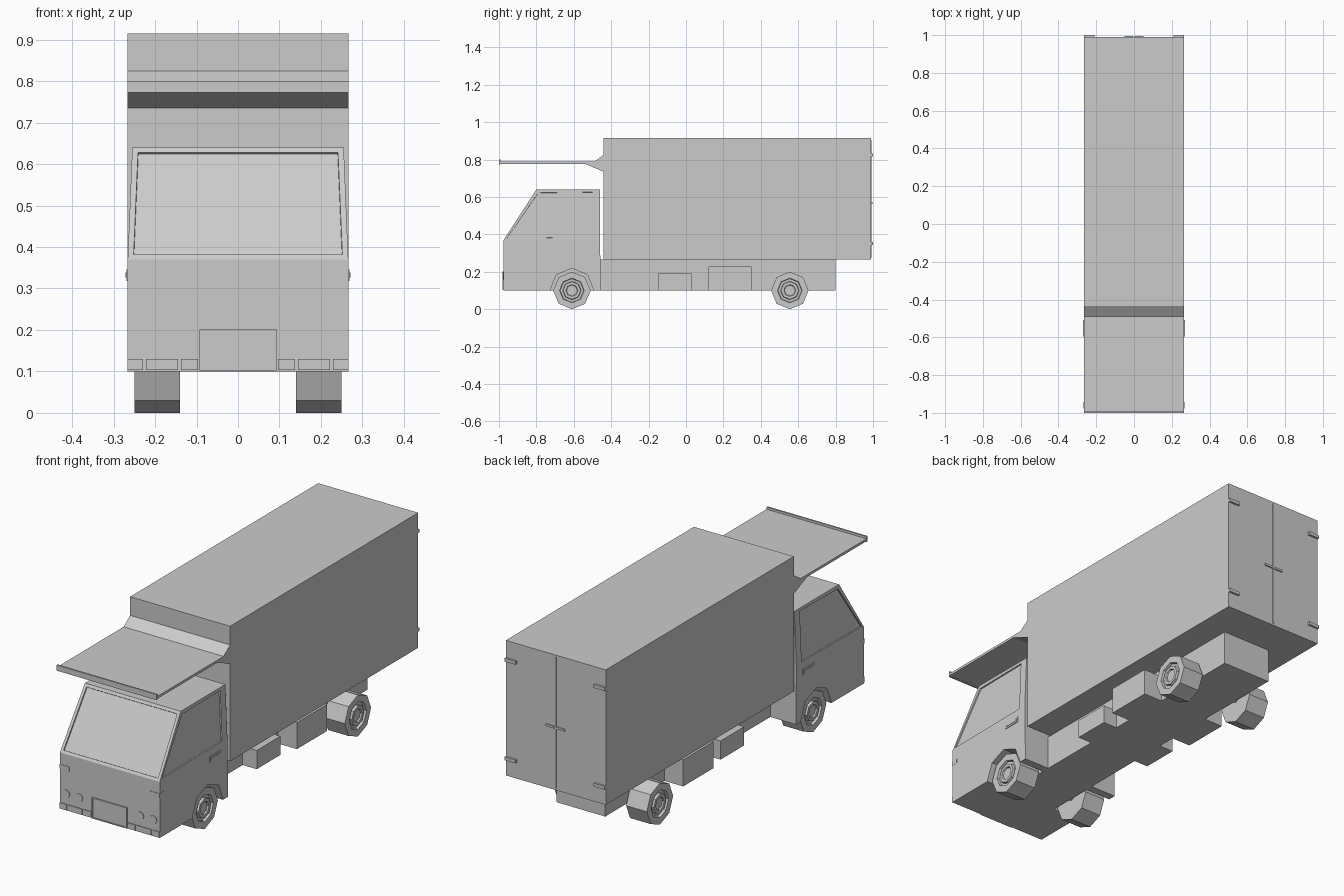
import bpy, bmesh, math

if "Cube" in bpy.data.objects:
    bpy.data.objects.remove(bpy.data.objects["Cube"])


def finish(bm, name):
    bmesh.ops.recalc_face_normals(bm, faces=bm.faces)
    mesh = bpy.data.meshes.new(name)
    bm.to_mesh(mesh)
    bm.free()
    ob = bpy.data.objects.new(name, mesh)
    bpy.context.collection.objects.link(ob)
    return ob


def box(name, x, y, z, mirror=False):
    """Axis-aligned box from (min, max) ranges, optionally repeated across x = 0."""
    bm = bmesh.new()
    for s in ((1, -1) if mirror else (1,)):
        cube = bmesh.ops.create_cube(bm, size=1)["verts"]
        for v in cube:
            v.co = (s * (x[0] + (v.co.x + .5) * (x[1] - x[0])),
                    y[0] + (v.co.y + .5) * (y[1] - y[0]),
                    z[0] + (v.co.z + .5) * (z[1] - z[0]))
    return finish(bm, name)


def prism(name, pts):
    """Profile of (y, z, half_width) points joined between both sides."""
    bm = bmesh.new()
    sides = [[bm.verts.new((s * w, y, z)) for y, z, w in pts] for s in (1, -1)]
    n = len(pts)
    for side in sides:
        bm.faces.new(side)
    for i in range(n):
        j = (i + 1) % n
        bm.faces.new((sides[0][i], sides[0][j], sides[1][j], sides[1][i]))
    return finish(bm, name)


def lathe(name, profile, y, z, side=1, segs=8):
    """Revolve (radius, x) points about an axle along x."""
    bm = bmesh.new()
    rings = [[bm.verts.new((side * x, y + r * math.sin(k * math.tau / segs),
                            z + r * math.cos(k * math.tau / segs)))
              for k in range(segs)] for r, x in profile]
    for a, b in zip(rings, rings[1:]):
        for k in range(segs):
            m = (k + 1) % segs
            bm.faces.new((a[k], a[m], b[m], b[k]))
    bm.faces.new(rings[0])
    bm.faces.new(rings[-1])
    return finish(bm, name)


# Cargo box and rear door fittings
box("cargo_box", (-.266, .266), (-.44, .99), (.265, .915))
box("door_seam", (-.003, .003), (.989, .993), (.275, .905))
for z in (.825, .35):
    box("door_hinge", (.208, .266), (.989, 1.0), (z - .008, z + .008), True)
box("door_latch", (.006, .05), (.989, .996), (.562, .572), True)

# Roof shelf over the cab, with its wedge-shaped root and front lip
prism("roof_deflector", [(y, z, .266) for y, z in (
    (-1, .773), (-.992, .773), (-.992, .777), (-.54, .777), (-.44, .735),
    (-.44, .825), (-.49, .789), (-.992, .789), (-.992, .80), (-1, .80))])

# Cab shell
cab = [(-.975, .10, .266), (-.975, .37, .266), (-.80, .64, .255),
       (-.46, .64, .255), (-.46, .37, .266), (-.455, .10, .266)]
bm = bmesh.new()
L, R = [[bm.verts.new((s * w, y, z)) for y, z, w in cab] for s in (-1, 1)]
windows = []
for S in (L, R):
    bm.faces.new((S[0], S[1], S[4], S[5]))
    windows.append(bm.faces.new(S[1:5]))
for i in range(6):
    j = (i + 1) % 6
    f = bm.faces.new((L[i], L[j], R[j], R[i]))
    if i == 1:
        windows.append(f)
bmesh.ops.recalc_face_normals(bm, faces=bm.faces)
# Recessed windows
bmesh.ops.inset_individual(bm, faces=windows, thickness=.02)
for f in windows[:2]:
    for v in f.verts:
        if v.co.y > -.49:
            v.co.y = -.50
bmesh.ops.inset_individual(bm, faces=windows, thickness=.001, depth=-.006)
cab_ob = finish(bm, "cab")

# Front wheel arches
for s in (1, -1):
    cutter = lathe("arch_cutter", [(.117, .13), (.117, .30)], -.61, .101, s)
    cutter.hide_render = True
    cutter.display_type = 'WIRE'
    mod = cab_ob.modifiers.new("arch", 'BOOLEAN')
    mod.operation = 'DIFFERENCE'
    mod.solver = 'EXACT'
    mod.object = cutter

# Cab fittings
box("door_handle", (.262, .269), (-.595, -.508), (.318, .346), True)
box("door_handle_grip", (.266, .271), (-.588, -.515), (.326, .338), True)
box("corner_light", (.215, .267), (-.977, -.943), (.293, .314), True)
for a, b in ((.097, .137), (.145, .222), (.229, .266)):
    box("bumper_pad", (a, b), (-.979, -.97), (.103, .13), True)
box("front_plate", (-.087, .087), (-.979, -.97), (.107, .196))
for z in (.102, .196):
    box("plate_frame_bar", (-.093, .093), (-.982, -.97), (z, z + .005))
box("plate_frame_side", (.087, .093), (-.982, -.97), (.102, .201), True)
for s in (1, -1):
    for x in (.163, .232):
        lamp = lathe("headlight", [(.02, -.005), (.02, .003)], 0, 0)
        lamp.location = (s * x, -.975, .18)
        lamp.rotation_euler = (0, 0, -math.pi / 2)

# Chassis and underslung boxes
box("chassis", (-.13, .13), (-.46, .80), (.10, .266))
box("tool_box", (.13, .205), (-.15, .03), (.10, .19), True)
box("fuel_tank", (.13, .23), (.12, .35), (.10, .228), True)

# Wheels with stepped hubs
wheel = [(.10, .14), (.10, .25), (.066, .25), (.063, .238), (.05, .238),
         (.047, .25), (.032, .25), (.029, .243)]
for y in (-.61, .555):
    for s in (1, -1):
        lathe("wheel", wheel, y, .10, s)
    lathe("axle", [(.02, -.15), (.02, .15)], y, .12)
